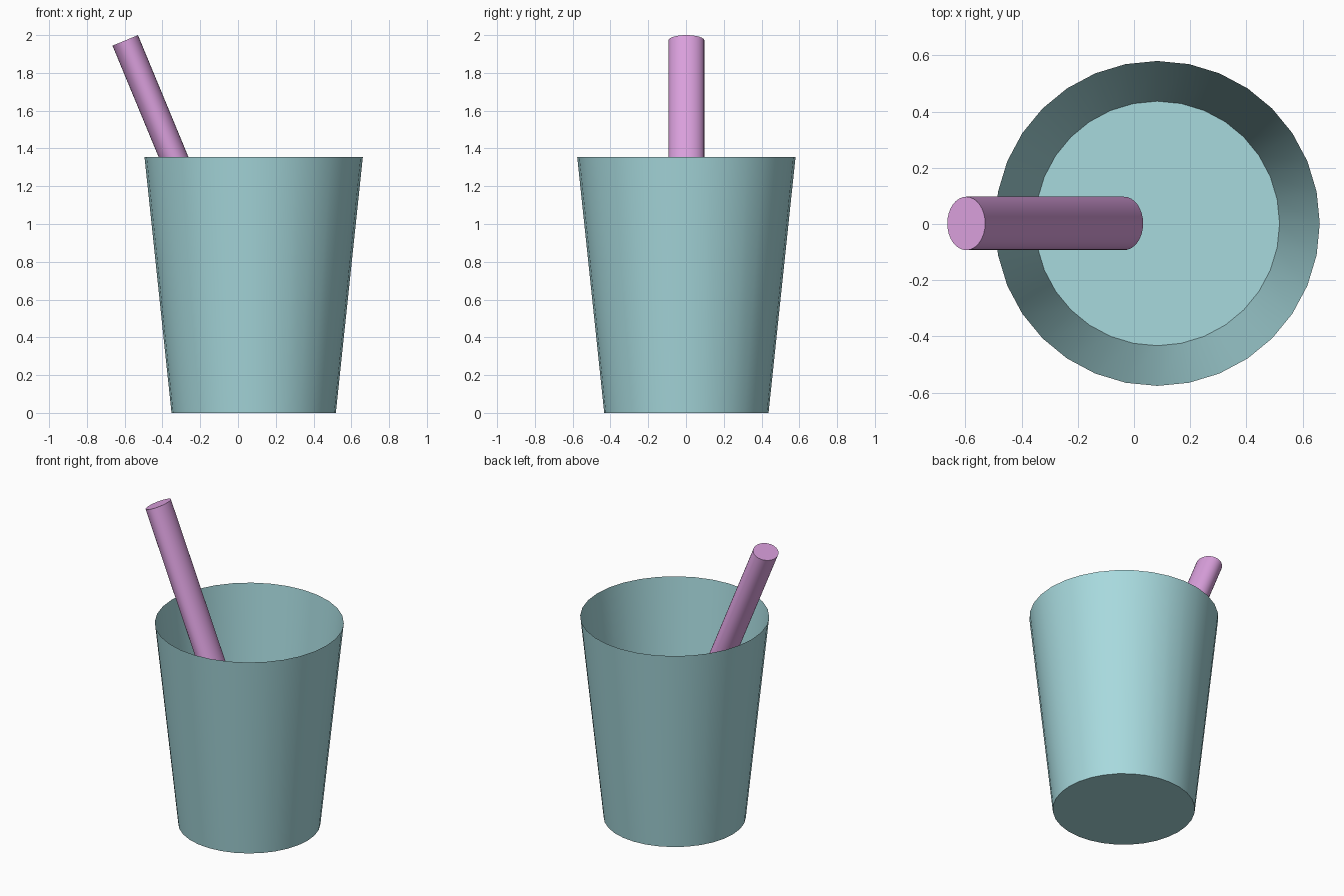
import bpy, math
from mathutils import Matrix, Vector

if "Cube" in bpy.data.objects:
    bpy.data.objects.remove(bpy.data.objects["Cube"])


def material(name, rgb):
    mat = bpy.data.materials.new(name)
    mat.diffuse_color = (*rgb, 1.0)
    mat.use_nodes = True
    mat.node_tree.nodes["Principled BSDF"].inputs["Base Color"].default_value = mat.diffuse_color
    return mat


def finish(name, mat):
    obj = bpy.context.object
    obj.name = name
    obj.data.materials.append(mat)
    bpy.ops.object.shade_smooth_by_angle(angle=math.radians(35))
    return obj


teal = material("pale teal", (0.39, 0.70, 0.73))
pink = material("orchid pink", (0.70, 0.35, 0.72))

# Tapered cup: thin single wall, closed base, open rim
HEIGHT = 1.355
bpy.ops.mesh.primitive_cone_add(vertices=32, radius1=0.435, radius2=0.578,
                                depth=HEIGHT, end_fill_type='NOTHING',
                                location=(0.083, 0.002, HEIGHT / 2))
cup = bpy.context.object
mesh = cup.data
base = [v.index for v in mesh.vertices if v.co.z < 0]
verts = [v.co.copy() for v in mesh.vertices]
walls = [tuple(p.vertices) for p in mesh.polygons]
mesh.clear_geometry()
mesh.from_pydata(verts, [], walls + [tuple(reversed(base))])
finish("cup", teal)

# Leaning straw: slightly flattened cylinder between its two end centres
low, high = Vector((-0.035, 0.002, 0.615)), Vector((-0.597, 0.002, 1.972))
axis = high - low
bpy.ops.mesh.primitive_cylinder_add(vertices=32, radius=1, depth=1)
straw = bpy.context.object
lean = Matrix.Rotation(math.atan2(axis.x, axis.z), 4, 'Y')
straw.data.transform(Matrix.Translation((low + high) / 2) @ lean
                     @ Matrix.Diagonal((0.073, 0.095, axis.length, 1)))
finish("straw", pink)
